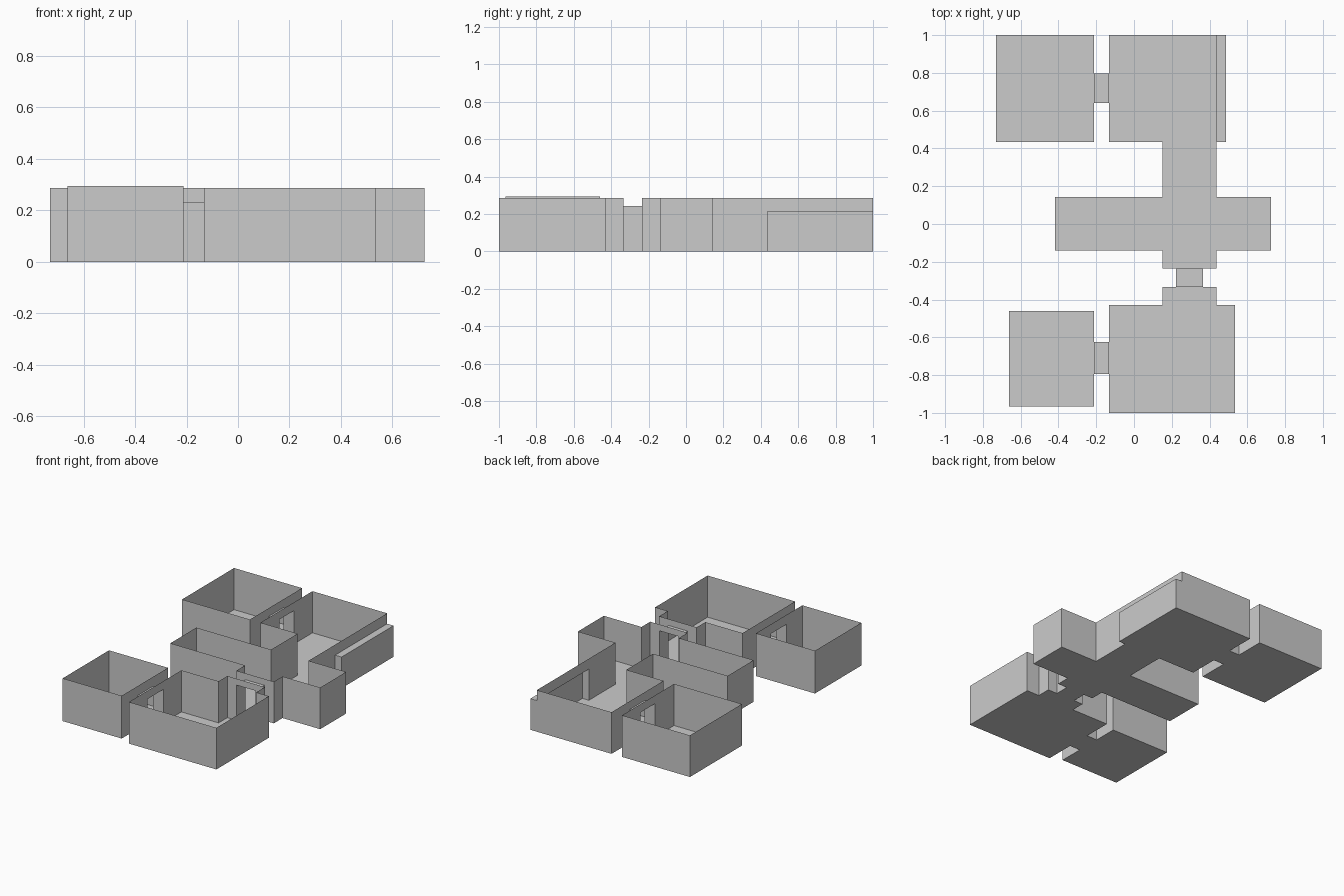
import bpy
from mathutils import Vector

if "Cube" in bpy.data.objects:
    bpy.data.objects.remove(bpy.data.objects["Cube"])


def make_mesh(name, quads):
    """Object from face corner lists, sharing coincident corners."""
    verts, faces = {}, []
    for q in quads:
        faces.append([verts.setdefault(tuple(round(c, 4) for c in p), len(verts)) for p in q])
    mesh = bpy.data.meshes.new(name)
    mesh.from_pydata(list(verts), [], faces)
    obj = bpy.data.objects.new(name, mesh)
    bpy.context.collection.objects.link(obj)
    return obj


def panel(a, b, z0, z1):
    return [(*a, z0), (*b, z0), (*b, z1), (*a, z1)]


def room(name, outline, height, openings=()):
    """Open-topped shell: floor plus thin walls. An opening is (p, q, height) on a wall."""
    quads = [[(x, y, 0) for x, y in reversed(outline)]]
    for a, b in zip(outline, outline[1:] + outline[:1]):
        a, b = Vector(a), Vector(b)
        d = (b - a).normalized()
        cuts = []
        for p, q, h in openings:
            p, q = Vector(p), Vector(q)
            s, t = sorted(((p - a).dot(d), (q - a).dot(d)))
            on_wall = max((v - a - d * (v - a).dot(d)).length for v in (p, q)) < 1e-4
            if on_wall and s > -1e-4 and t < (b - a).length + 1e-4:
                cuts.append((s, t, h))
        pos = 0
        for s, t, h in sorted(cuts):
            if s - pos > 1e-4:
                quads.append(panel(a + d * pos, a + d * s, 0, height))   # jamb side
            quads.append(panel(a + d * s, a + d * t, h, height))         # lintel
            pos = t
        if (b - a).length - pos > 1e-4:
            quads.append(panel(a + d * pos, b, 0, height))
    return make_mesh(name, quads)


def passage(name, x0, x1, y0, y1, h, open_sides):
    """Low box with floor and ceiling, open on the listed sides."""
    c = [(x0, y0), (x1, y0), (x1, y1), (x0, y1)]
    quads = [[(x, y, 0) for x, y in reversed(c)], [(x, y, h) for x, y in c]]
    for i, side in enumerate(("front", "right", "back", "left")):
        if side not in open_sides:
            quads.append(panel(c[i], c[(i + 1) % 4], 0, h))
    return make_mesh(name, quads)


def rect(x0, x1, y0, y1):
    return [(x0, y0), (x1, y0), (x1, y1), (x0, y1)]


H = 0.287
DOOR = 0.23
MID_DOOR = 0.243
ALCOVE = 0.215
W0, W1 = -0.212, -0.132      # faces of the wall between left and right rooms
C0, C1 = 0.152, 0.438        # corridor sides
D0, D1 = 0.222, 0.366        # middle doorway sides
M0, M1 = -0.333, -0.235      # middle doorway ends

# Left rooms
room("back_left_room", rect(-0.73, W0, 0.433, 1), H,
     [((W0, 0.64), (W0, 0.797), DOOR)])
room("front_left_room", rect(-0.662, W0, -0.965, -0.46), 0.295,
     [((W0, -0.795), (W0, -0.625), DOOR)])

# Back right room merged with the crossing corridors
room("back_room_and_corridors",
     [(C0, M1), (C1, M1), (C1, -0.14), (0.725, -0.14), (0.725, 0.143), (C1, 0.143),
      (C1, 1), (W1, 1), (W1, 0.433), (C0, 0.433), (C0, 0.143), (-0.418, 0.143),
      (-0.418, -0.14), (C0, -0.14)], H,
     [((D0, M1), (D1, M1), MID_DOOR),
      ((C1, 0.433), (C1, 1), ALCOVE),
      ((W1, 0.64), (W1, 0.797), DOOR)])

# Front right room with its entry stub
room("front_right_room",
     [(W1, -1), (0.535, -1), (0.535, -0.428), (C1, -0.428), (C1, M0), (C0, M0),
      (C0, -0.428), (W1, -0.428)], H,
     [((D0, M0), (D1, M0), MID_DOOR),
      ((W1, -0.795), (W1, -0.625), DOOR)])

# Doorways and side alcove
passage("back_doorway", W0, W1, 0.64, 0.797, DOOR, ("left", "right"))
passage("front_doorway", W0, W1, -0.795, -0.625, DOOR, ("left", "right"))
passage("middle_doorway", D0, D1, M0, M1, MID_DOOR, ("front", "back"))
passage("side_alcove", C1, 0.487, 0.433, 1, ALCOVE, ("left",))
